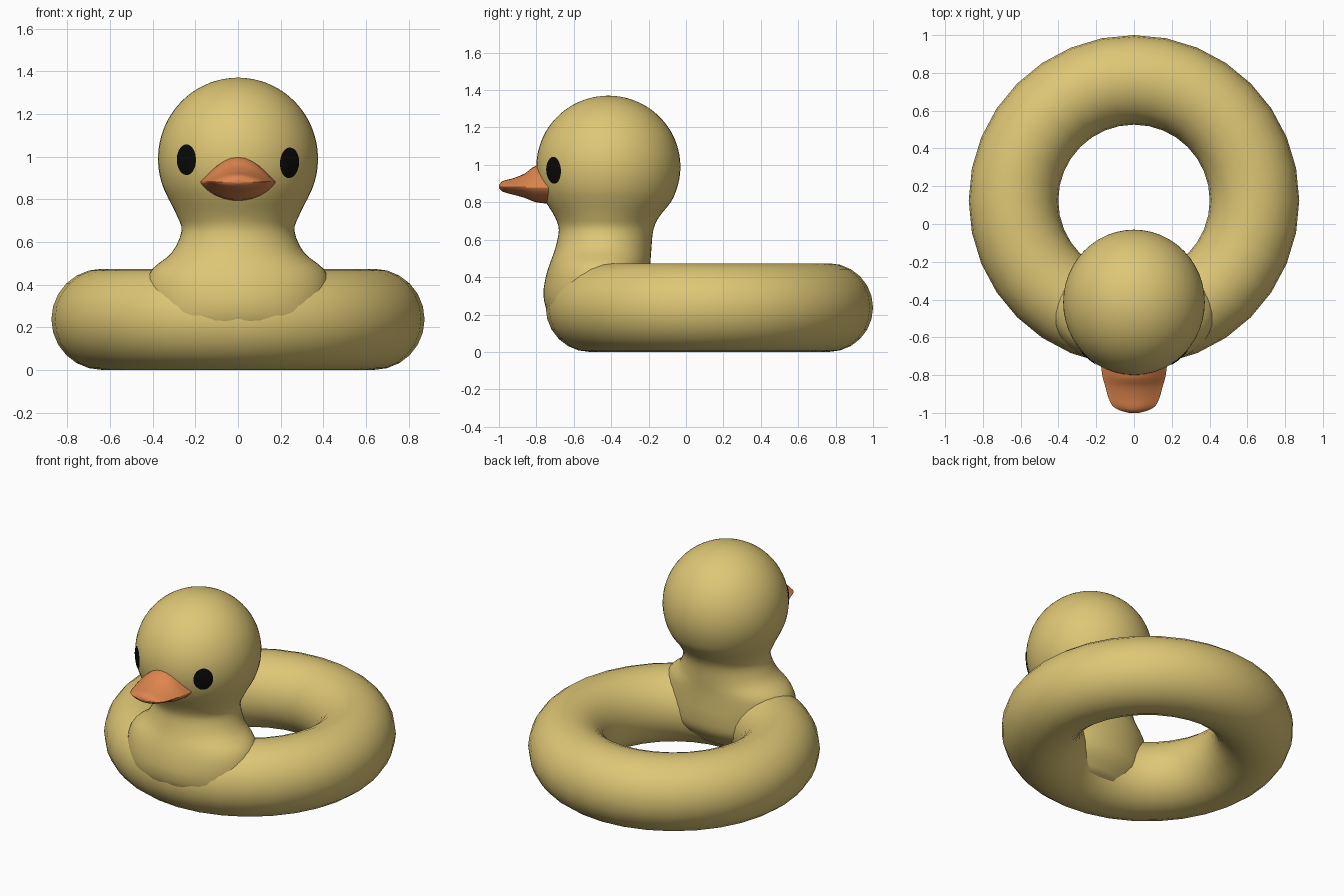
import bpy, bmesh, math
from mathutils import Vector

cube = bpy.data.objects.get("Cube")
if cube:
    bpy.data.objects.remove(cube)


def material(name, rgb):
    m = bpy.data.materials.new(name)
    m.use_nodes = True
    m.diffuse_color = (*rgb, 1)
    bsdf = m.node_tree.nodes["Principled BSDF"]
    bsdf.inputs["Base Color"].default_value = (*rgb, 1)
    bsdf.inputs["Roughness"].default_value = 0.6
    return m


yellow = material("soft yellow", (0.73, 0.57, 0.18))
orange = material("bill orange", (0.73, 0.235, 0.075))
black = material("eye black", (0.003, 0.003, 0.003))


def finish(name, bm, mat):
    for f in bm.faces:
        f.smooth = True
    mesh = bpy.data.meshes.new(name)
    bm.to_mesh(mesh)
    bm.free()
    mesh.materials.append(mat)
    ob = bpy.data.objects.new(name, mesh)
    bpy.context.collection.objects.link(ob)
    return ob


def loft(name, rings, mat):
    """Skin closed rings of equal point count and cap both ends."""
    bm = bmesh.new()
    loops = [[bm.verts.new(p) for p in ring] for ring in rings]
    n = len(loops[0])
    for a, b in zip(loops, loops[1:]):
        for i in range(n):
            j = (i + 1) % n
            bm.faces.new((a[i], a[j], b[j], b[i]))
    bm.faces.new(loops[0])
    bm.faces.new(loops[-1])
    bmesh.ops.recalc_face_normals(bm, faces=bm.faces)
    return finish(name, bm, mat)


def smooth_path(points, steps):
    """Catmull-Rom interpolation through section values."""
    pts = [Vector(p) for p in points]
    pts = [pts[0]] + pts + [pts[-1]]
    out = []
    for a, b, c, d in zip(pts, pts[1:], pts[2:], pts[3:]):
        for k in range(steps):
            t = k / steps
            out.append(0.5 * (2 * b + (c - a) * t + (2 * a - 5 * b + 4 * c - d) * t ** 2
                              + (3 * b - a - 3 * c + d) * t ** 3))
    return out + [pts[-1]]


# Swim ring
bpy.ops.mesh.primitive_torus_add(major_segments=32, minor_segments=24, location=(0, 0.125, 0.237),
                                 major_radius=0.638, minor_radius=0.237)
ring = bpy.context.object
ring.name = "swim_ring"
ring.data.materials.append(yellow)
bpy.ops.object.shade_smooth()

# Neck and head: height, half width, front y, back y
sections = [(0.10, 0.30, -0.62, -0.30), (0.20, 0.42, -0.73, -0.21), (0.30, 0.43, -0.762, -0.19),
            (0.40, 0.43, -0.75, -0.19), (0.475, 0.40, -0.727, -0.19), (0.55, 0.31, -0.70, -0.185),
            (0.65, 0.265, -0.68, -0.175), (0.72, 0.285, -0.70, -0.145)]
for deg in range(-30, 90, 10):
    s, c = math.sin(math.radians(deg)), math.cos(math.radians(deg))
    sections.append((0.99 + 0.38 * s, 0.375 * c, -0.415 - 0.385 * c, -0.415 + 0.385 * c))
sections.append((1.37, 0.008, -0.423, -0.407))


def ellipse(sec, n=48):
    z, w, front, back = sec
    angles = [2 * math.pi * i / n for i in range(n)]
    return [(w * math.cos(a), (front + back) / 2 + (back - front) / 2 * math.sin(a), z) for a in angles]


head = loft("head_and_neck", [ellipse(s) for s in smooth_path(sections, 3)], yellow)

# Bill: y, half width, top z, bottom z
bill = [(-0.70, 0.18, 1.0, 0.79), (-0.80, 0.168, 0.997, 0.80), (-0.86, 0.152, 0.955, 0.823),
        (-0.92, 0.135, 0.93, 0.84), (-0.96, 0.115, 0.92, 0.85), (-0.985, 0.08, 0.91, 0.86),
        (-1.0, 0.025, 0.892, 0.875)]


def bill_section(sec, n=32):
    y, w, top, bottom = sec
    pts = []
    for i in range(n):
        a = 2 * math.pi * i / n
        s = math.sin(a)
        z = 0.882 + ((top - 0.882) * s ** 2.2 if s > 0 else (bottom - 0.882) * abs(s) ** 1.5)
        pts.append((w * math.cos(a), y, z))
    return pts


loft("bill", [bill_section(s) for s in smooth_path(bill, 3)], orange)

# Eyes: thin oval patches wrapped onto the head
up = Vector((0, 0, 1))
for name, side, z in (("left_eye", 1, 0.97), ("right_eye", -1, 0.985)):
    out = Vector((side * 0.68, -0.73, 0)).normalized()
    across = up.cross(out)
    center = Vector((side * 0.245, -0.712, z))
    bm = bmesh.new()
    bmesh.ops.create_grid(bm, x_segments=14, y_segments=14, size=1)
    for v in bm.verts:
        x, y = v.co.x, v.co.y
        u, h = x * math.sqrt(1 - y * y / 2), y * math.sqrt(1 - x * x / 2)
        v.co = center + across * 0.06 * u + up * 0.073 * h
    eye = finish(name, bm, black)
    wrap = eye.modifiers.new("wrap", 'SHRINKWRAP')
    wrap.target = head
    wrap.wrap_method = 'NEAREST_SURFACEPOINT'
    wrap.wrap_mode = 'ABOVE_SURFACE'
    wrap.offset = 0.005
